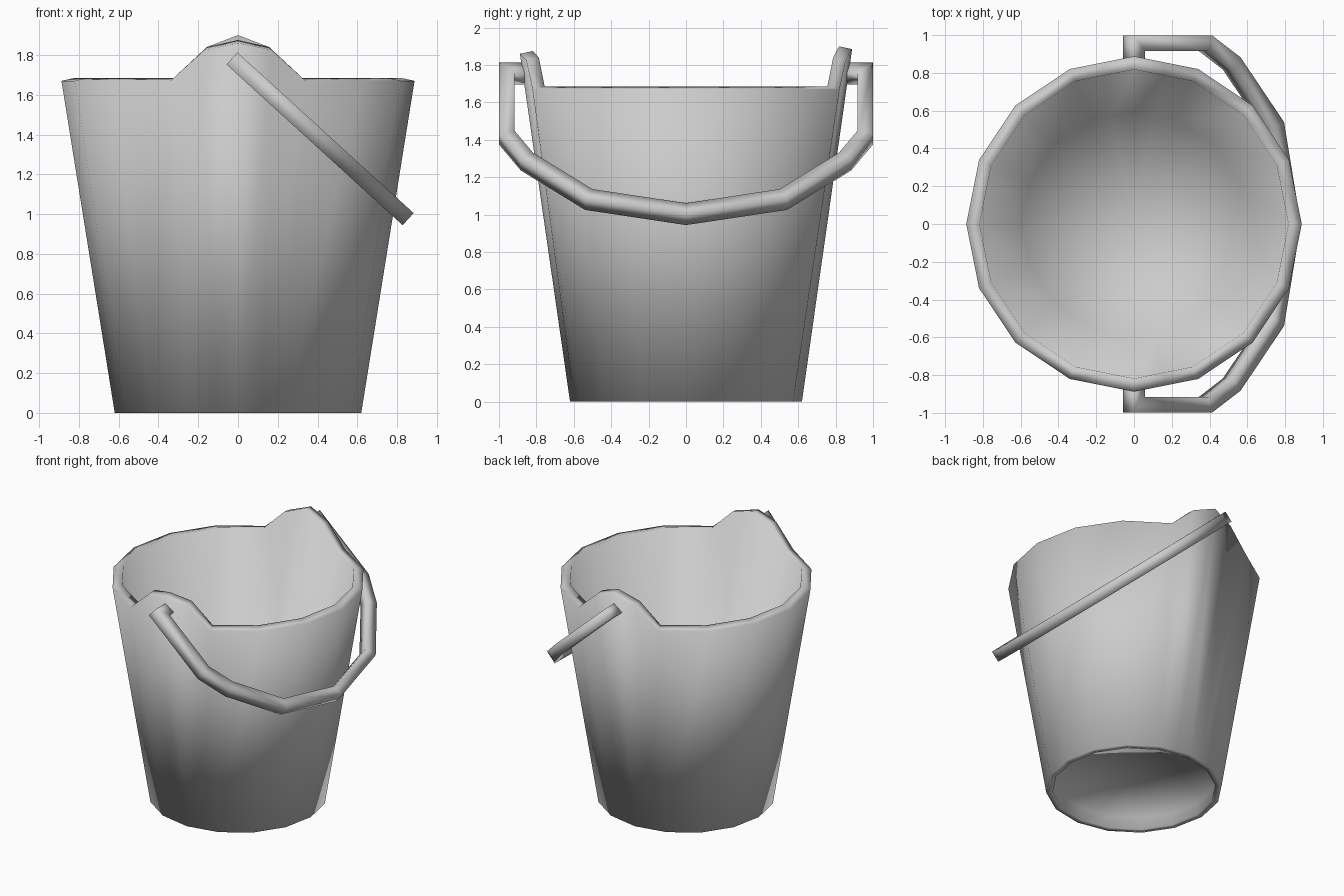
import bpy, bmesh
from math import cos, sin, pi
from mathutils import Vector

if "Cube" in bpy.data.objects:
    bpy.data.objects.remove(bpy.data.objects["Cube"])


def finish(name, bm):
    bmesh.ops.recalc_face_normals(bm, faces=bm.faces)
    mesh = bpy.data.meshes.new(name)
    bm.to_mesh(mesh)
    bm.free()
    mesh.shade_smooth()
    obj = bpy.data.objects.new(name, mesh)
    bpy.context.collection.objects.link(obj)
    return obj


def bridge(bm, a, b):
    n = len(a)
    for i in range(n):
        j = (i + 1) % n
        bm.faces.new((a[i], a[j], b[j], b[i]))


# Ring of 16 sides, with extra points halfway along the sides beside each ear
def ring(bm, radius, z, ears=False):
    verts = []

    def add(x, y, lift):
        verts.append(bm.verts.new((x, y, z + (lift if ears else 0))))

    def corner(i):
        return radius * cos(i * pi / 8), radius * sin(i * pi / 8)

    for i in range(16):
        x, y = corner(i)
        peak = 0.215 if i == 4 else 0.19
        add(x, y, peak if i in (4, 12) else 0)
        if i in (3, 4, 11, 12):
            x2, y2 = corner(i + 1)
            add((x + x2) / 2, (y + y2) / 2, 0.155)
    return verts


# Bucket body: foot recess, foot, outer wall, rim with ears, inner wall, floor
bm = bmesh.new()
profile = [
    (0.585, 0.10, False),
    (0.575, 0.00, False),
    (0.62, 0.00, False),
    (0.888, 1.67, True),
    (0.818, 1.685, True),
    (0.595, 0.14, False),
]
rings = [ring(bm, *p) for p in profile]
for a, b in zip(rings, rings[1:]):
    bridge(bm, a, b)
for loop, z in ((rings[0], 0.10), (rings[-1], 0.14)):
    centre = bm.verts.new((0, 0, z))
    for i, v in enumerate(loop):
        bm.faces.new((v, loop[(i + 1) % len(loop)], centre))
finish("bucket_body", bm)

# Handle: square bar with mitred bends, lying in a tilted plane
half_path = [(0.84, 0.0), (0.958, 0.0), (0.958, 0.51), (0.85, 0.70), (0.52, 1.00)]
path = [Vector(p) for p in half_path + [(0.0, 1.116)]]
path += [Vector((-y, s)) for y, s in reversed(half_path)]
pivot = Vector((0, 0, 1.755))
along = Vector((0.739, 0, -0.674))
across = Vector((0.674, 0, 0.739))
half = 0.041

bm = bmesh.new()
sections = []
for i, p in enumerate(path):
    d_in = (p - path[max(i - 1, 0)]).normalized()
    d_out = (path[min(i + 1, len(path) - 1)] - p).normalized()
    tangent = (d_in + d_out).normalized()
    side = Vector((-tangent.y, tangent.x))
    ref = d_out if d_out.length > 0 else d_in
    side *= half / side.dot(Vector((-ref.y, ref.x)))
    section = []
    for a, b in ((1, 1), (1, -1), (-1, -1), (-1, 1)):
        q = p + side * a
        co = pivot + along * q.y + Vector((0, q.x, 0)) + across * half * b
        section.append(bm.verts.new(co))
    sections.append(section)
for a, b in zip(sections, sections[1:]):
    bridge(bm, a, b)
bm.faces.new(sections[0])
bm.faces.new(sections[-1])
finish("bucket_handle", bm)
